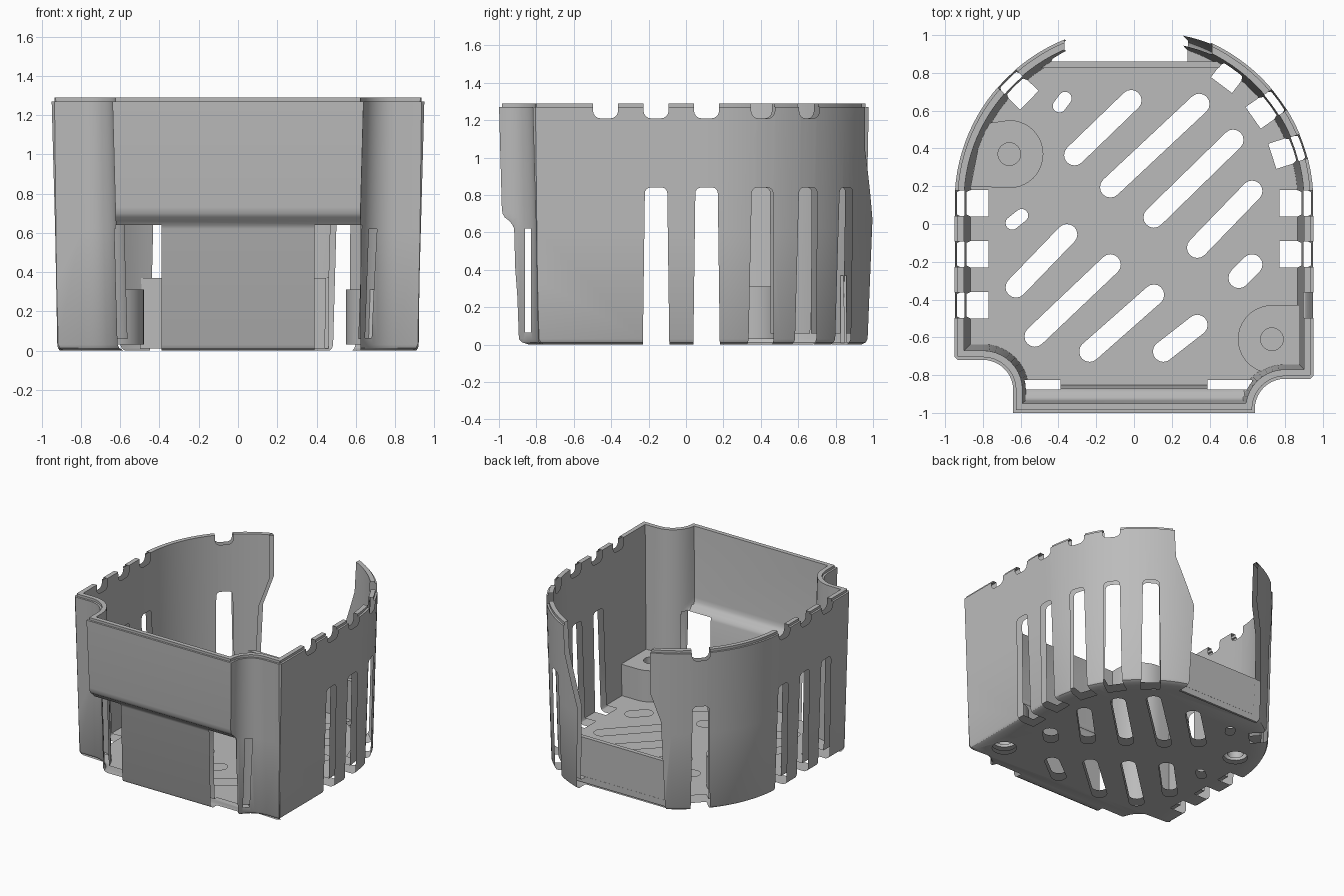
import bpy, bmesh
from math import sin, cos, radians, pi, hypot
from mathutils import Vector

if "Cube" in bpy.data.objects:
    bpy.data.objects.remove(bpy.data.objects["Cube"])

HEIGHT, DRAFT, WALL, FLOOR = 1.29, 0.035, 0.05, 0.06
ARC_Y = 0.12

grey = bpy.data.materials.new("plain_grey")
grey.use_nodes = True
grey.diffuse_color = (0.5, 0.5, 0.5, 1)
grey.node_tree.nodes["Principled BSDF"].inputs["Base Color"].default_value = (0.5, 0.5, 0.5, 1)


def make_object(name, bm):
    bmesh.ops.recalc_face_normals(bm, faces=bm.faces)
    mesh = bpy.data.meshes.new(name)
    bm.to_mesh(mesh)
    bm.free()
    obj = bpy.data.objects.new(name, mesh)
    bpy.context.collection.objects.link(obj)
    mesh.materials.append(grey)
    return obj


def prism(bm, points, sweep):
    """Closed prism: a flat polygon swept along a vector."""
    low = [bm.verts.new(p) for p in points]
    high = [bm.verts.new(Vector(p) + Vector(sweep)) for p in points]
    bm.faces.new(low)
    bm.faces.new(high)
    for i in range(len(low)):
        j = (i + 1) % len(low)
        bm.faces.new((low[i], low[j], high[j], high[i]))


def box(bm, x0, x1, y0, y1, z0, z1):
    prism(bm, [(x0, y0, z0), (x1, y0, z0), (x1, y1, z0), (x0, y1, z0)], (0, 0, z1 - z0))


def arc(cx, cy, rx, ry, a0, a1, n):
    return [(cx + rx * cos(radians(a0 + (a1 - a0) * i / n)),
             cy + ry * sin(radians(a0 + (a1 - a0) * i / n))) for i in range(n + 1)]


# Plan outline, counter-clockwise, with scooped front corners and a round back
outline = [(-0.64, -1), (0.64, -1)]
outline += arc(0.8, -0.98, 0.16, 0.16, 180, 90, 10)
outline += [(0.935, -0.82), (0.95, -0.805)]
outline += arc(0, ARC_Y, 0.95, 0.93, 0, 180, 56)
outline += [(-0.95, -0.705), (-0.935, -0.72)]
outline += arc(-0.8, -0.88, 0.16, 0.16, 90, 0, 10)


def front_limit(z):
    """The front is stepped back below the upper panel."""
    steps = [(0.62, -0.937), (0.64, -0.945), (0.66, -0.96), (0.68, -0.985), (0.70, -0.997)]
    for top, y in steps:
        if z <= top + 0.001:
            return y
    return -1


def section(z, inset):
    d = inset + DRAFT * (1 - z / HEIGHT)
    ring, n = [], len(outline)
    for i, (x, y) in enumerate(outline):
        (ax, ay), (bx, by) = outline[i - 1], outline[(i + 1) % n]
        l1, l2 = hypot(x - ax, y - ay), hypot(bx - x, by - y)
        n1 = Vector((-(y - ay) / l1, (x - ax) / l1))
        n2 = Vector((-(by - y) / l2, (bx - x) / l2))
        m = (n1 + n2) * (d / (1 + n1.dot(n2)))
        ring.append((x + m.x, max(y + m.y, front_limit(z) + d), z))
    return ring


# Hollow tray: outer skin, stepped rim, inner skin, floor
levels = [0.62, 0.64, 0.66, 0.68, 0.70, 0.73]
rows = [(0, 0.03), (0.012, 0.009), (0.03, 0)] + [(z, 0) for z in levels]
rows += [(1.27, 0), (1.27, 0.015), (HEIGHT, 0.015), (HEIGHT, WALL)]
rows += [(z, WALL) for z in reversed(levels)] + [(FLOOR, WALL)]
bm = bmesh.new()
rings = [[bm.verts.new(p) for p in section(z, d)] for z, d in rows]
for a, b in zip(rings, rings[1:]):
    for i in range(len(a)):
        j = (i + 1) % len(a)
        bm.faces.new((a[i], a[j], b[j], b[i]))
bm.faces.new(rings[0])
bm.faces.new(rings[-1])
bmesh.ops.remove_doubles(bm, verts=bm.verts, dist=0.0003)
tray = make_object("tray_shell", bm)

# Screw bosses joined to the side walls, and the low back wall
bosses = [((-0.66, 0.37), arc(-0.66, 0.37, 0.18, 0.18, -90, 90, 20) + [(-0.80, 0.53), (-0.865, 0.2)]),
          ((0.73, -0.61), arc(0.73, -0.61, 0.18, 0.18, 90, 270, 20) + [(0.89, -0.78), (0.89, -0.43)])]
add = bmesh.new()
for _, shape in bosses:
    prism(add, [(x, y, 0.03) for x, y in shape], (0, 0, 0.28))
box(add, -0.5, 0.46, 0.825, 0.859, 0.01, 0.37)
additions = make_object("bosses_and_back_wall", add)

cut = bmesh.new()

# Boss screw holes with wide recesses underneath
for (x, y), _ in bosses:
    for r, top in ((0.06, 0.5), (0.09, 0.25)):
        prism(cut, [(px, py, -0.1) for px, py in arc(x, y, r, r, 0, 345, 23)], (0, 0, top + 0.1))

# Diagonal floor vents: lower left and upper right corner of each, and width
vents = [(-0.43, 0.59, -0.33, 0.70, 0.07), (-0.37, 0.31, 0.04, 0.71, 0.11),
         (-0.18, 0.14, 0.40, 0.69, 0.11), (0.05, -0.02, 0.58, 0.50, 0.11),
         (0.28, -0.18, 0.68, 0.23, 0.11), (0.50, -0.34, 0.68, -0.16, 0.11),
         (-0.68, -0.03, -0.56, 0.08, 0.07), (-0.68, -0.39, -0.30, 0.0, 0.11),
         (-0.58, -0.65, -0.07, -0.16, 0.11), (-0.29, -0.73, 0.16, -0.32, 0.11),
         (0.10, -0.73, 0.39, -0.48, 0.11)]
for x0, y0, x1, y1, w in vents:
    r = w / 2
    shape = arc(x1 - r, y1 - r, r, r, -45, 135, 8) + arc(x0 + r, y0 + r, r, r, 135, 315, 8)
    prism(cut, [(x, y, -0.1) for x, y in shape], (0, 0, 0.17))


def radial_cut(profile, y, angle, inner):
    """Cut a (width, height) profile outward through the wall."""
    out = Vector((cos(radians(angle)), sin(radians(angle)), 0))
    side = Vector((-out.y, out.x, 0))
    start = Vector((0, y, 0)) + out * inner
    prism(cut, [start + side * u + Vector((0, 0, z)) for u, z in profile], out * 0.4)


# Tall side slots and rim notches
slot = [(-0.072, -0.1), (0.072, -0.1)] + arc(0.03, 0.81, 0.03, 0.03, 0, 90, 4) \
    + arc(-0.03, 0.81, 0.03, 0.03, 90, 180, 4)
notch = [(0.067, 1.4), (-0.067, 1.4)] + arc(-0.027, 1.25, 0.04, 0.04, 180, 270, 4) \
    + arc(0.027, 1.25, 0.04, 0.04, 270, 360, 4)
slots = [(-0.16, 0), (0.11, 0), (ARC_Y, 18), (ARC_Y, 35), (ARC_Y, 53),
         (-0.43, 180), (-0.16, 180), (0.11, 180), (ARC_Y, 136)]
notches = [s for s in slots if s[1] != 53] + [(-0.43, 0)]
for y, angle in slots:
    radial_cut(slot, y, angle, 0.77)
for y, angle in notches:
    radial_cut(notch, y, angle, 0.77)

# Front openings beside the lower panel
for s in (-1, 1):
    x0, x1 = sorted((s * 0.39, s * 0.625))
    box(cut, x0, x1, -1.1, -0.825, -0.1, 0.64)
    x0, x1 = sorted((s * 0.6, s * 0.75))
    box(cut, x0, x1, -0.862, -0.828, 0.065, 0.62)

# Back opening with bent edges
gap = [(-0.45, -0.1), (-0.43, 0.72), (-0.36, 0.95), (-0.37, 1.4),
       (0.42, 1.4), (0.40, 1.05), (0.26, 0.67), (0.29, -0.1)]
prism(cut, [(x, 0.86, z) for x, z in gap], (0, 0.4, 0))
cutter = make_object("opening_cutter", cut)
cutter.hide_render = True

# Combine the parts
bpy.ops.object.select_all(action='DESELECT')
bpy.context.view_layer.objects.active = tray
tray.select_set(True)
for helper, operation in ((additions, 'UNION'), (cutter, 'DIFFERENCE')):
    mod = tray.modifiers.new(operation.title(), 'BOOLEAN')
    mod.operation = operation
    mod.solver = 'EXACT'
    mod.use_self = True
    mod.object = helper
    bpy.ops.object.modifier_apply(modifier=mod.name)
    bpy.data.objects.remove(helper)
bpy.ops.object.shade_smooth_by_angle(angle=radians(30))
